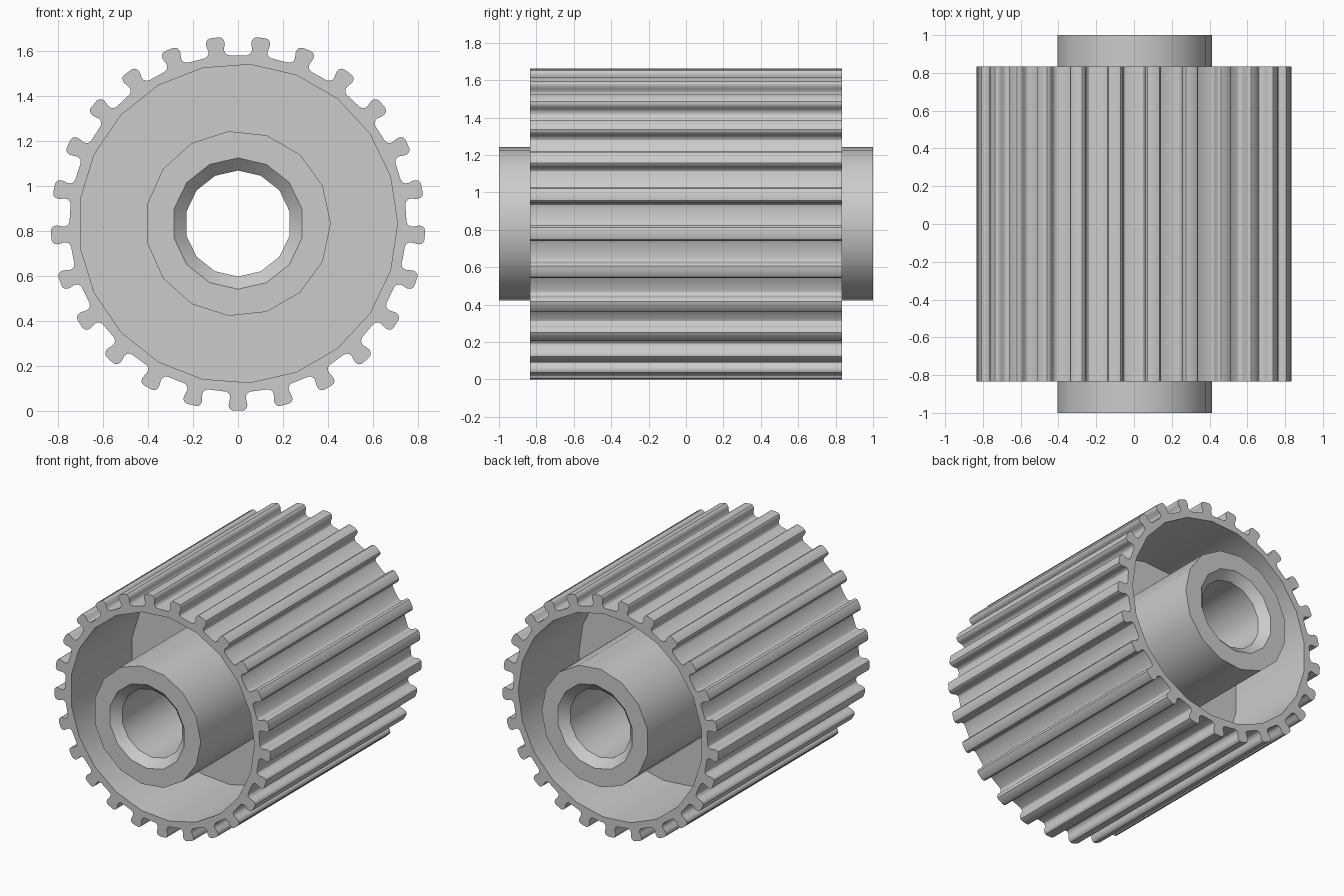
import bpy, bmesh
from math import sin, cos, pi, radians

cube = bpy.data.objects.get("Cube")
if cube:
    bpy.data.objects.remove(cube, do_unlink=True)

# Main dimensions
CENTRE_Z = 0.833
TEETH = 25
RIM_Y, HUB_Y, WEB_Y = 0.833, 1.0, 0.167
CHAMFER = 0.055

# Half of one tooth, tip to root: (sideways offset, distance from the axis)
HALF_TOOTH = [(0.02, 0.833), (0.032, 0.829), (0.039, 0.82), (0.042, 0.807),
              (0.039, 0.792), (0.035, 0.777), (0.036, 0.765),
              (0.043, 0.754), (0.055, 0.748)]


def polygon(sides, radius, start=0.0):
    return [(radius * cos(start + 2 * pi * i / sides),
             radius * sin(start + 2 * pi * i / sides)) for i in range(sides)]


def toothed_outline():
    tooth = [(-w, r) for w, r in reversed(HALF_TOOTH)] + HALF_TOOTH
    points = []
    for k in range(TEETH):
        a = -pi / 2 + 2 * pi * k / TEETH
        points += [(r * cos(a) - w * sin(a), r * sin(a) + w * cos(a))
                   for w, r in tooth]
    return points


profiles = {
    "teeth": toothed_outline(),
    "pocket": polygon(21, 0.71),
    "hub": polygon(15, 0.413),
    "mouth": polygon(14, 0.292, pi / 2),
    "bore": polygon(14, 0.236, pi / 2),
}

bm = bmesh.new()
loops = {}


def loop(name, y):
    """Vertices of a profile placed at depth y, made once and shared."""
    if (name, y) not in loops:
        loops[name, y] = [bm.verts.new((x, y, z + CENTRE_Z))
                          for x, z in profiles[name]]
    return loops[name, y]


def wall(name_a, y_a, name_b, y_b):
    a, b = loop(name_a, y_a), loop(name_b, y_b)
    for i in range(len(a)):
        j = (i + 1) % len(a)
        bm.faces.new((a[i], a[j], b[j], b[i]))


def cap(outer, inner, y):
    edges = []
    for name in (outer, inner):
        v = loop(name, y)
        for i in range(len(v)):
            pair = (v[i - 1], v[i])
            edges.append(bm.edges.get(pair) or bm.edges.new(pair))
    bmesh.ops.triangle_fill(bm, use_beauty=True, use_dissolve=False, edges=edges)


# Toothed surface and bore run the whole way through
wall("teeth", -RIM_Y, "teeth", RIM_Y)
wall("bore", CHAMFER - HUB_Y, "bore", HUB_Y - CHAMFER)

# Both ends: rim, recessed pocket down to the web, projecting hub, chamfer
for side in (-1, 1):
    wall("pocket", side * RIM_Y, "pocket", side * WEB_Y)
    wall("hub", side * HUB_Y, "hub", side * WEB_Y)
    wall("mouth", side * HUB_Y, "bore", side * (HUB_Y - CHAMFER))
    cap("teeth", "pocket", side * RIM_Y)
    cap("pocket", "hub", side * WEB_Y)
    cap("hub", "mouth", side * HUB_Y)

bmesh.ops.recalc_face_normals(bm, faces=bm.faces[:])
mesh = bpy.data.meshes.new("toothed_wheel")
bm.to_mesh(mesh)
bm.free()

wheel = bpy.data.objects.new("toothed_wheel", mesh)
bpy.context.collection.objects.link(wheel)

# Plain grey material
grey = bpy.data.materials.new("plain_grey")
grey.use_nodes = True
colour = (0.6, 0.6, 0.6, 1.0)
grey.diffuse_color = colour
grey.node_tree.nodes["Principled BSDF"].inputs["Base Color"].default_value = colour
mesh.materials.append(grey)

bpy.ops.object.select_all(action="DESELECT")
wheel.select_set(True)
bpy.context.view_layer.objects.active = wheel
bpy.ops.object.shade_smooth_by_angle(angle=radians(30))
